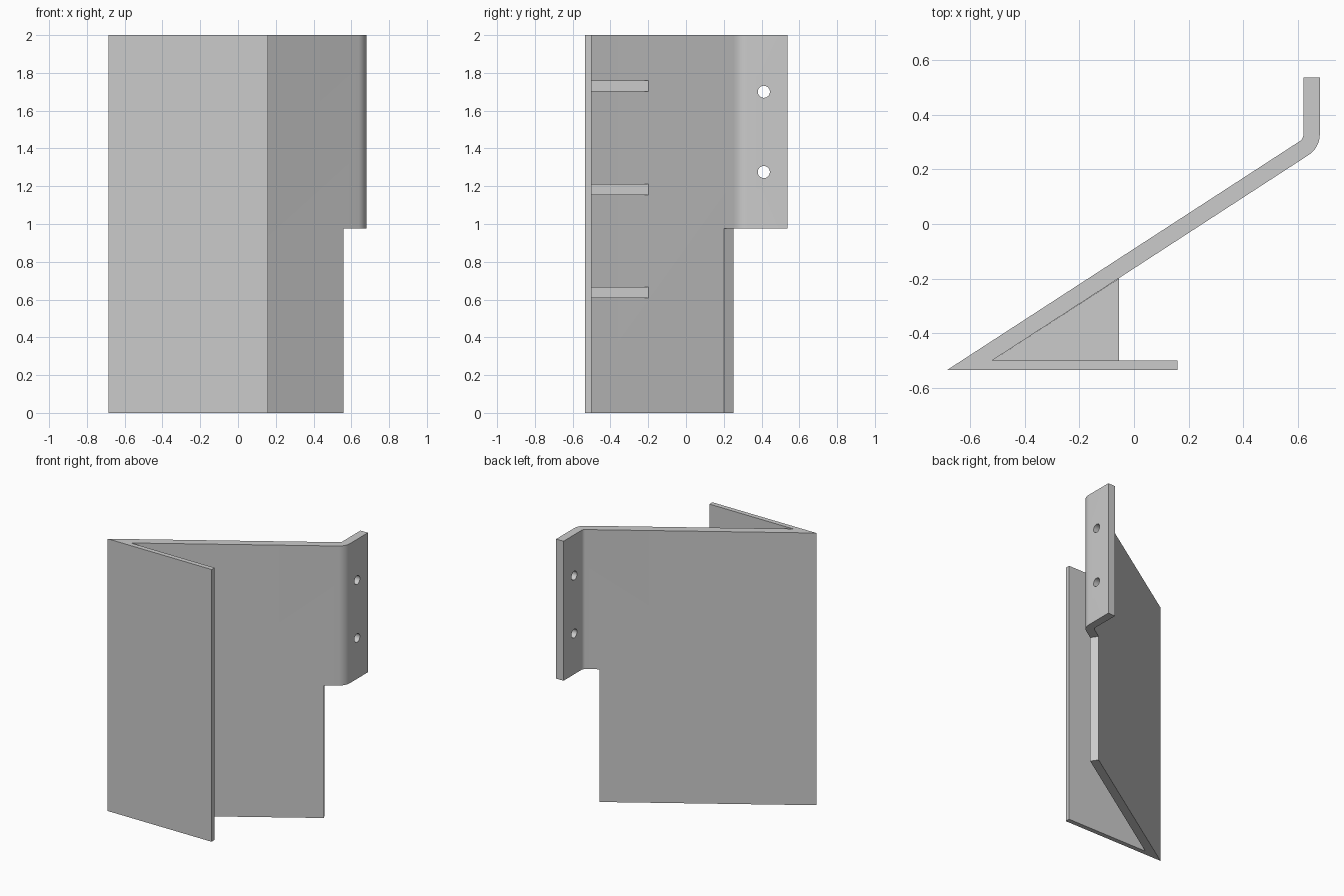
import bpy, bmesh, math
from mathutils import Vector, Matrix

cube = bpy.data.objects.get("Cube")
if cube:
    bpy.data.objects.remove(cube, do_unlink=True)

# Single plain grey material
grey = bpy.data.materials.new("plain_grey")
grey.use_nodes = True
colour = (0.6, 0.6, 0.6, 1)
grey.diffuse_color = colour
grey.node_tree.nodes["Principled BSDF"].inputs["Base Color"].default_value = colour


def finish(name, bm):
    bmesh.ops.recalc_face_normals(bm, faces=bm.faces)
    mesh = bpy.data.meshes.new(name)
    bm.to_mesh(mesh)
    bm.free()
    mesh.materials.append(grey)
    obj = bpy.data.objects.new(name, mesh)
    bpy.context.collection.objects.link(obj)
    return obj


def prism(name, outline, z0, z1):
    """Extrude a plan outline between two heights."""
    bm = bmesh.new()
    face = bm.faces.new([bm.verts.new((x, y, z0)) for x, y in outline])
    result = bmesh.ops.extrude_face_region(bm, geom=[face])
    top = [v for v in result["geom"] if isinstance(v, bmesh.types.BMVert)]
    bmesh.ops.translate(bm, verts=top, vec=(0, 0, z1 - z0))
    return finish(name, bm)


def arc(centre, radius, a0, a1, steps=10):
    angles = [a0 + (a1 - a0) * i / steps for i in range(steps + 1)]
    return [(centre[0] + radius * math.cos(a), centre[1] + radius * math.sin(a)) for a in angles]


# Folded sheet: front plate, slanted plate and rounded mounting flange
slant = math.atan(0.648)
bend = slant - math.pi / 2
centre = (0.59, 0.328)
outline = [(-0.685, -0.535), (0.16, -0.535), (0.16, -0.5), (-0.52, -0.5)]
outline += arc(centre, 0.09, bend, 0)
outline += [(0.68, 0.537), (0.62, 0.537)]
outline += arc(centre, 0.03, 0, bend)
bracket = prism("folded_bracket", outline, 0, 2)

# Cutters: square notch under the flange and two bolt holes
along = Vector((math.cos(slant), math.sin(slant)))
across = Vector((-along.y, along.x))
corner = Vector((0.56, 0.2))
low, high = corner - across * 0.2, corner + across * 0.6
cutters = [prism("notch_cutter", [low, low + along, high + along, high], -0.1, 0.975)]
for z in (1.275, 1.7):
    bm = bmesh.new()
    bmesh.ops.create_cone(bm, cap_ends=True, segments=32, radius1=0.032, radius2=0.032, depth=0.3,
                          matrix=Matrix.Translation((0.65, 0.412, z)) @ Matrix.Rotation(math.pi / 2, 4, "Y"))
    cutters.append(finish("bolt_hole_cutter", bm))
for cutter in cutters:
    cutter.hide_render = True
    mod = bracket.modifiers.new(cutter.name, "BOOLEAN")
    mod.operation = "DIFFERENCE"
    mod.solver = "EXACT"
    mod.object = cutter

# Bake the cuts and remove the cutters
graph = bpy.context.evaluated_depsgraph_get()
cut_mesh = bpy.data.meshes.new_from_object(bracket.evaluated_get(graph))
bracket.modifiers.clear()
bracket.data = cut_mesh
for cutter in cutters:
    bpy.data.objects.remove(cutter, do_unlink=True)

# Three triangular gussets inside the fold
for level, z in zip(("lower", "middle", "upper"), (0.637, 1.183, 1.73)):
    prism(level + "_gusset", [(-0.52, -0.5), (-0.055, -0.5), (-0.055, -0.199)], z - 0.029, z + 0.029)

# Smooth the bend and holes, keep the sheet edges sharp
bpy.ops.object.select_all(action="DESELECT")
bracket.select_set(True)
bpy.context.view_layer.objects.active = bracket
bpy.ops.object.shade_smooth_by_angle(angle=math.radians(30))
